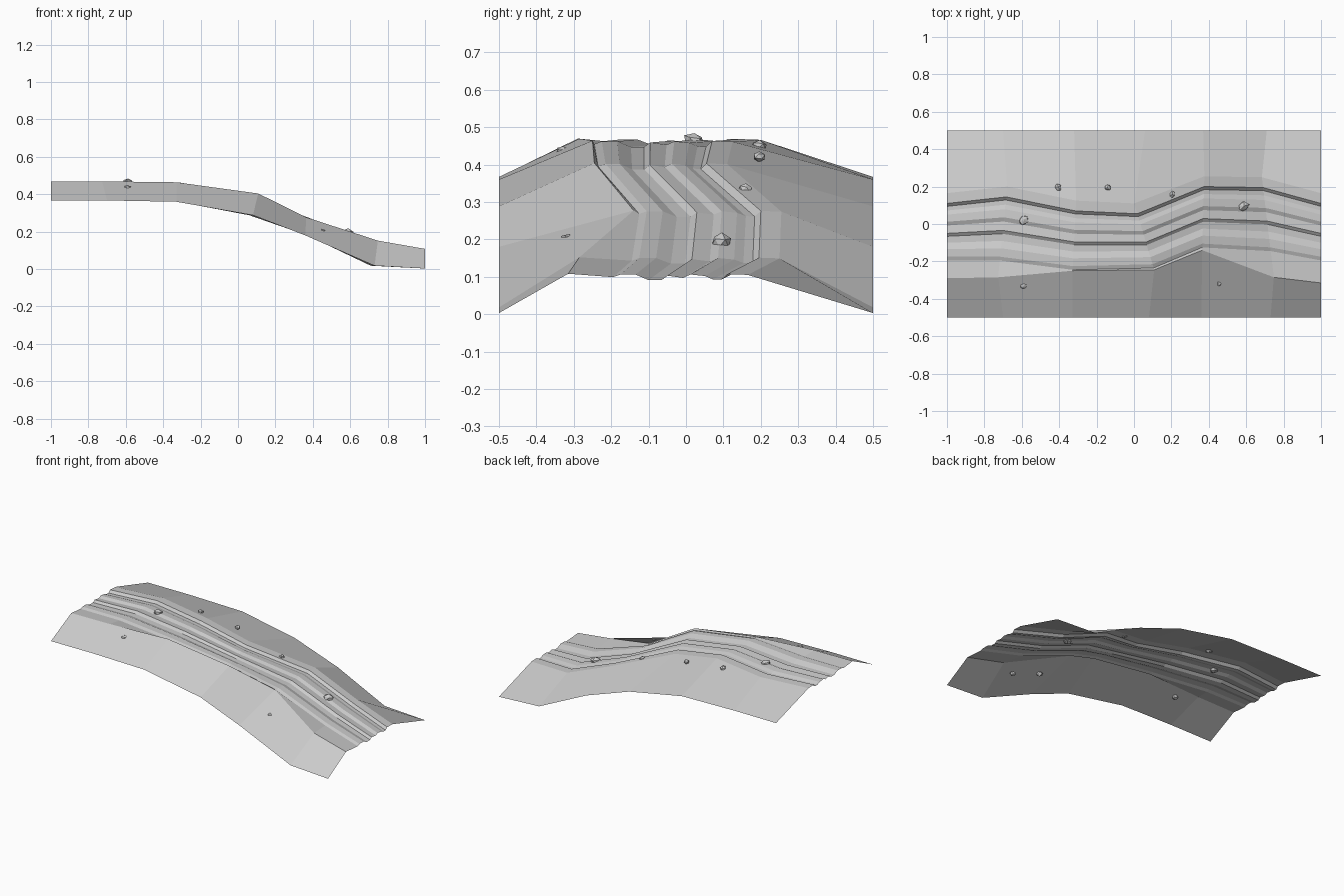
import bpy, bmesh, random
from mathutils import Vector

random.seed(4)

# stations along the road: x, shear, upper rut y, lower rut y, base z, front verge y, front edge x, edge z
STATIONS = [
    (-1.00, 0.00, 0.100, -0.175, 0.462, -0.290, -1.00, 0.366),
    (-0.70, 0.10, 0.135, -0.175, 0.462, -0.285, -0.70, 0.367),
    (-0.32, 0.05, 0.060, -0.225, 0.457, -0.250, -0.33, 0.360),
    (0.06, -0.30, 0.045, -0.215, 0.397, -0.245, 0.08, 0.288),
    (0.37, 0.03, 0.190, -0.105, 0.270, -0.140, 0.36, 0.180),
    (0.71, -0.12, 0.185, -0.125, 0.145, -0.285, 0.73, 0.018),
    (1.00, 0.00, 0.100, -0.175, 0.101, -0.315, 1.00, 0.003),
]

# rutted road cross-section at the end: y, height above the base
PROFILE = [
    (-0.195, -0.002), (-0.175, 0.005), (-0.135, 0.005), (-0.100, -0.010),
    (-0.066, -0.010), (-0.050, 0.002), (-0.008, -0.004), (0.012, 0.005),
    (0.050, 0.001), (0.072, -0.008), (0.094, -0.009), (0.110, 0.006),
    (0.165, 0.004),
]


def make_object(name, bm):
    mesh = bpy.data.meshes.new(name)
    bm.to_mesh(mesh)
    bm.free()
    obj = bpy.data.objects.new(name, mesh)
    bpy.context.collection.objects.link(obj)
    return obj


# road sheet: loft the cross-section through the stations
bm = bmesh.new()
rows = []
for x, shear, up, low, z, verge, edge_x, edge_z in STATIONS:
    mid = (up + low) / 2
    pts = [(edge_x, -0.5, edge_z), (x + shear * (verge - mid), verge, z + 0.007)]
    for y, h in PROFILE:
        if y < -0.175:
            yy = low + (y + 0.175)
        elif y > 0.1:
            yy = up + (y - 0.1)
        else:
            yy = low + (y + 0.175) / 0.275 * (up - low)
        pts.append((x + shear * (yy - mid), yy, z + h))
    pts.append((x, 0.5, edge_z))
    rows.append([bm.verts.new(p) for p in pts])
for a, b in zip(rows, rows[1:]):
    for j in range(len(a) - 1):
        bm.faces.new((a[j], b[j], b[j + 1], a[j + 1]))
make_object("dirt_road", bm)


# loose stones: jittered, flattened low-poly lumps
def stone(name, pos, size, turn):
    bm = bmesh.new()
    bmesh.ops.create_icosphere(bm, subdivisions=1, radius=1)
    for v in bm.verts:
        v.co *= random.uniform(0.85, 1.1)
        v.co = Vector((v.co.x * size, v.co.y * size * 0.8, v.co.z * size * 0.7))
    obj = make_object(name, bm)
    obj.location = pos
    obj.rotation_euler = (0, 0.15, turn)


STONES = [
    (-0.59, 0.02, 0.464, 0.032), (-0.59, -0.33, 0.436, 0.021),
    (-0.405, 0.195, 0.449, 0.023), (-0.14, 0.195, 0.421, 0.021),
    (0.205, 0.158, 0.335, 0.020), (0.585, 0.095, 0.193, 0.034),
    (0.45, -0.315, 0.200, 0.021), (0.64, -0.33, 0.137, 0.023),
]
for i, (x, y, z, s) in enumerate(STONES):
    stone(f"stone_{i + 1}", (x, y, z), s, random.uniform(0, 3))
